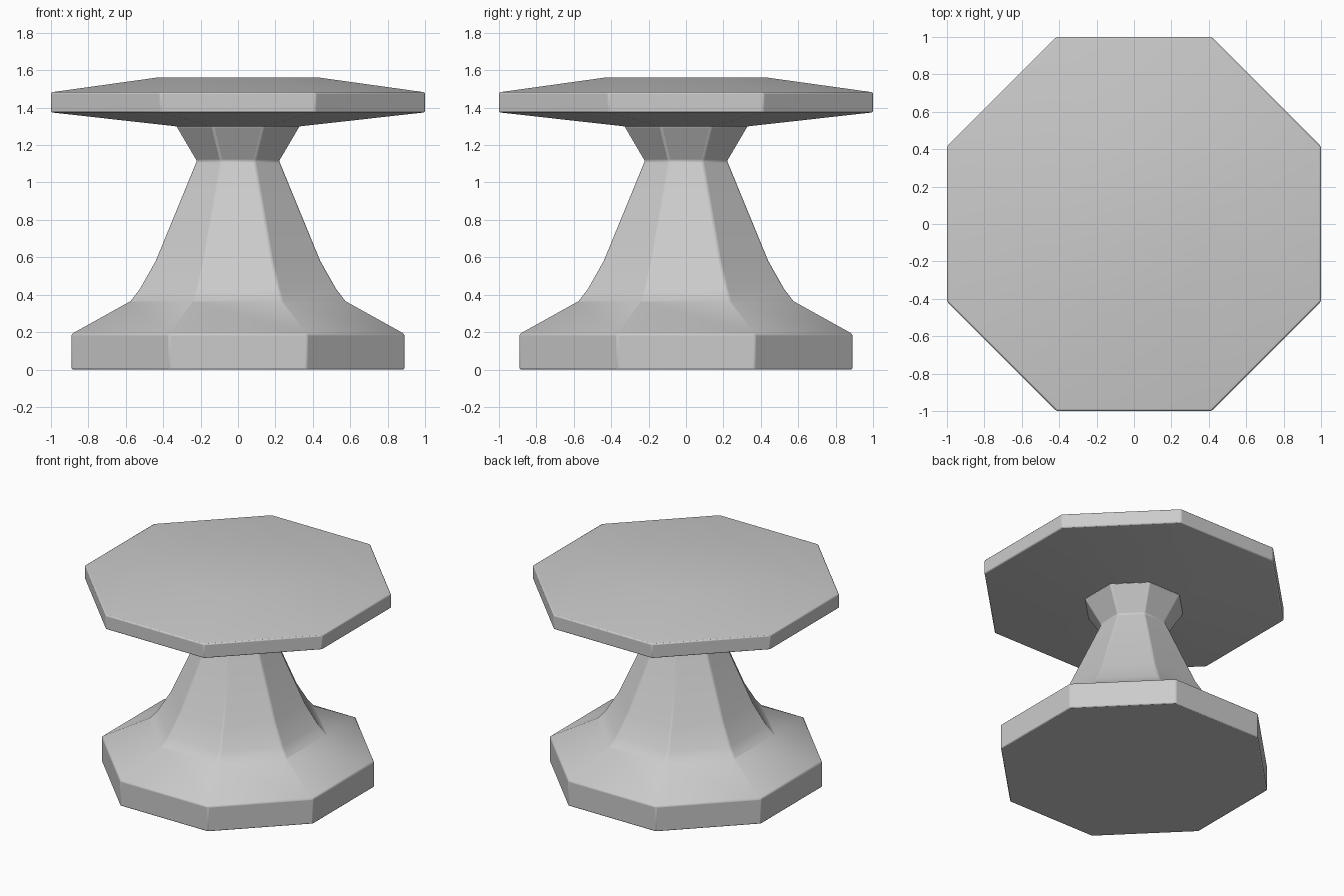
import bpy, bmesh, math

cube = bpy.data.objects.get("Cube")
if cube:
    bpy.data.objects.remove(cube)

SIDES = 8

stone = bpy.data.materials.new("grey_stone")
stone.use_nodes = True
grey = (0.6, 0.6, 0.6, 1.0)
stone.diffuse_color = grey
stone.node_tree.nodes["Principled BSDF"].inputs["Base Color"].default_value = grey


def octagonal_part(name, profile):
    """Stack octagonal rings given as (flat-side radius, height), capped both ends."""
    bm = bmesh.new()
    rings = []
    for radius, z in profile:
        corner = radius / math.cos(math.pi / SIDES)
        angles = [math.tau * (i + 0.5) / SIDES for i in range(SIDES)]
        rings.append([bm.verts.new((corner * math.cos(a), corner * math.sin(a), z))
                      for a in angles])
    for low, high in zip(rings, rings[1:]):
        for i in range(SIDES):
            j = (i + 1) % SIDES
            bm.faces.new((low[i], low[j], high[j], high[i]))
    bm.faces.new(rings[0][::-1])
    bm.faces.new(rings[-1])
    mesh = bpy.data.meshes.new(name)
    bm.to_mesh(mesh)
    bm.free()
    mesh.materials.append(stone)
    obj = bpy.data.objects.new(name, mesh)
    bpy.context.collection.objects.link(obj)
    # Slightly worn edges
    bevel = obj.modifiers.new("soft_edges", 'BEVEL')
    bevel.width = 0.008
    bevel.segments = 2
    bevel.limit_method = 'ANGLE'
    bpy.ops.object.select_all(action='DESELECT')
    obj.select_set(True)
    bpy.context.view_layer.objects.active = obj
    bpy.ops.object.shade_smooth_by_angle(angle=math.radians(25))
    return obj


# Pedestal: plinth, flared foot, tapering column, neck and collar in one piece
octagonal_part("pedestal", [
    (0.89, 0.0), (0.89, 0.19), (0.575, 0.365), (0.525, 0.43),
    (0.44, 0.58), (0.22, 1.115), (0.33, 1.302)])

# Table top: sloped underside, upright rim, shallow raised crown
octagonal_part("table_top", [
    (0.33, 1.30), (1.0, 1.375), (1.0, 1.482), (0.44, 1.56)])
